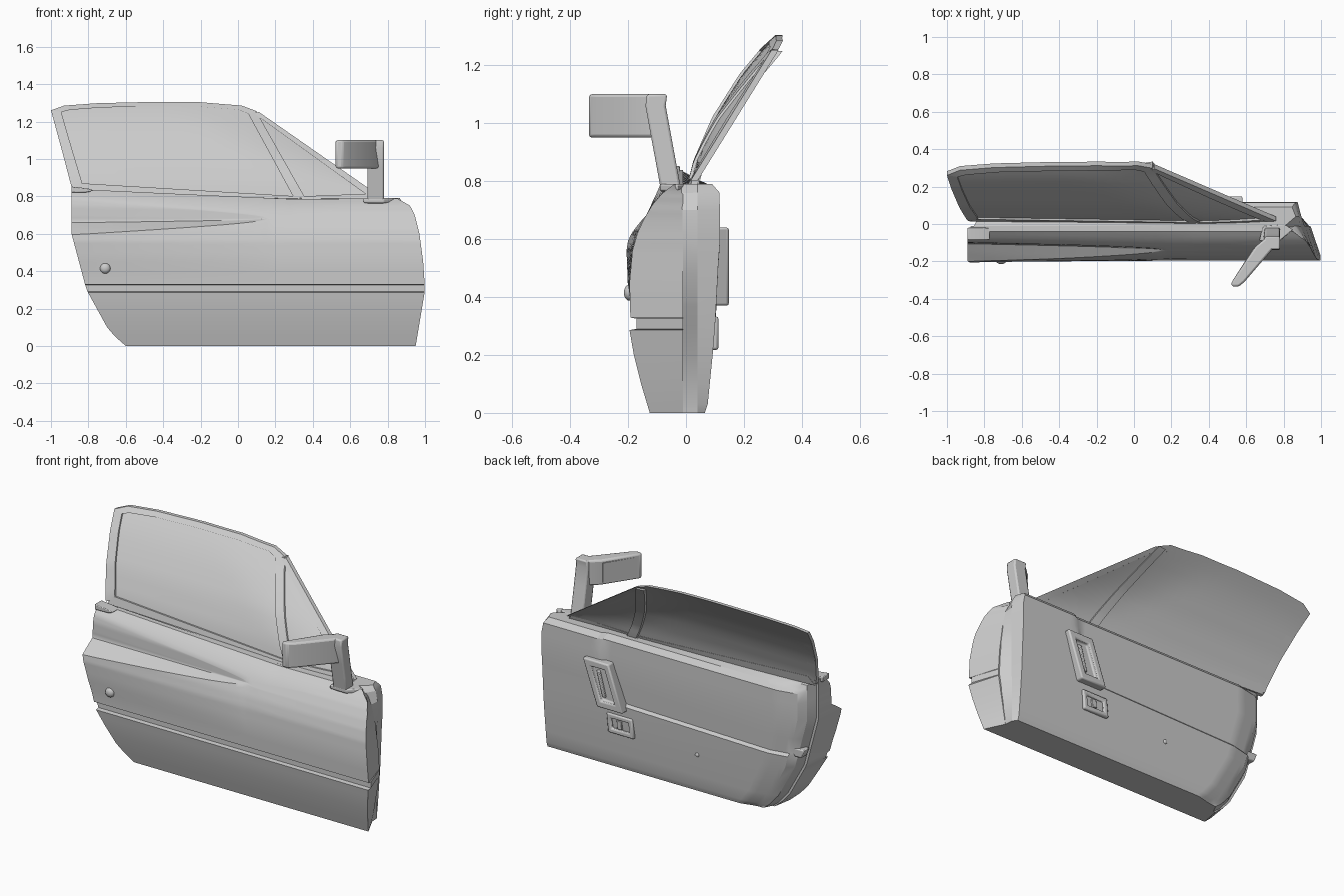
import bpy, bmesh, math
from mathutils import Vector

cube = bpy.data.objects.get("Cube")
if cube:
    bpy.data.objects.remove(cube, do_unlink=True)

GREY = (0.6, 0.6, 0.6, 1)
mat = bpy.data.materials.new("plain_grey")
mat.use_nodes = True
mat.diffuse_color = GREY
mat.node_tree.nodes["Principled BSDF"].inputs["Base Color"].default_value = GREY


def finish(name, bm, angle=30, bevel=0):
    bmesh.ops.recalc_face_normals(bm, faces=bm.faces)
    me = bpy.data.meshes.new(name)
    bm.to_mesh(me)
    bm.free()
    me.materials.append(mat)
    ob = bpy.data.objects.new(name, me)
    bpy.context.collection.objects.link(ob)
    if bevel:
        mod = ob.modifiers.new("bevel", "BEVEL")
        mod.width, mod.segments = bevel, 2
    bpy.ops.object.select_all(action="DESELECT")
    ob.select_set(True)
    bpy.context.view_layer.objects.active = ob
    bpy.ops.object.shade_smooth_by_angle(angle=math.radians(angle))


def table(pts, t):
    """Piecewise linear value at t."""
    if t <= pts[0][0]:
        return pts[0][1]
    for (a, p), (b, q) in zip(pts, pts[1:]):
        if t <= b:
            return p + (q - p) * (t - a) / (b - a)
    return pts[-1][1]


def along(pts, u):
    """Point on a polyline, u from 0 to 1."""
    k = min(int(u * (len(pts) - 1)), len(pts) - 2)
    return Vector(pts[k]).lerp(Vector(pts[k + 1]), u * (len(pts) - 1) - k)


def slab(name, us, vs, front, back, angle=30, bevel=0):
    """Closed solid between two grids of points."""
    bm = bmesh.new()
    A, B = [[[bm.verts.new(fn(u, v)) for u in us] for v in vs] for fn in (front, back)]
    n, m = len(us) - 1, len(vs) - 1
    for g in (A, B):
        for i in range(m):
            for j in range(n):
                bm.faces.new((g[i][j], g[i][j + 1], g[i + 1][j + 1], g[i + 1][j]))
    for j in (0, n):
        for i in range(m):
            bm.faces.new((A[i][j], A[i + 1][j], B[i + 1][j], B[i][j]))
    for i in (0, m):
        for j in range(n):
            bm.faces.new((A[i][j], A[i][j + 1], B[i][j + 1], B[i][j]))
    finish(name, bm, angle, bevel)


def steps(n):
    return [i / n for i in range(n + 1)]


# Door outline and side profile
REAR = [(0, -.6), (.03, -.64), (.1, -.7), (.3, -.81), (.6, -.89), (.8, -.89)]
FRONT = [(0, .95), (.3, 1), (.45, .99), (.6, .97), (.7, .945), (.75, .92), (.79, .85)]
OUTER = [(0, -.125), (.1, -.155), (.2, -.18), (.286, -.195), (.29, -.17), (.325, -.17),
         (.329, -.192), (.45, -.195), (.56, -.185), (.62, -.168), (.67, -.145), (.72, -.115),
         (.76, -.08), (.79, -.04)]
BELT = [(-.9, .05), (-.3, .022), (.3, -.005), (.9, 0)]


def lift(x, z):
    return z + table(BELT, x) * max(0, (z - .6) / .19)


def row_height(u, v):
    """Upper rows follow the edges of the scoop; also return its strength."""
    s = (.16 - (-.89 + 1.85 * u)) / 1.05
    k = abs(s) ** .6
    z = table([(.5, .5), (.6, .68 - .085 * k), (.75, .685 + .065 * k), (.79, .79)], v) if v > .5 else v
    return z, max(0, s) ** .6


def skin(u, v):
    z, s = row_height(u, v)
    x = table(REAR, z) * (1 - u) + table(FRONT, z) * u
    t = (v - .6) / .15
    y = table(OUTER, z) + .07 * s * max(0, min(t / .35, (1 - t) / .65))
    y -= .025 * s * max(0, 1 - abs(t) if t > 0 else 1 + (v - .6) / .2)
    return x, y, lift(x, z)


def skin_back(u, v):
    z = row_height(u, v)[0]
    x = (table(REAR, z) + .02) * (1 - u) + (table(FRONT, z) - .055) * u
    return x, -.01, lift(x, z)


rows = [0, .05, .1, .15, .2, .25, .286, .29, .325, .329, .4, .45, .5]
rows += [.52 + .01 * i for i in range(28)]
slab("door_outer_skin", steps(90), rows, skin, skin_back, 35)

# Inner door: core flange and trim panel with a recessed upper half
INNER = [(0, .065), (.03, .075), (.2, .092), (.37, .106), (.6, .118), (.76, .116), (.79, .09)]
INNER_FRONT = [(0, .87), (.74, .875), (.79, .845)]


def core(u, z):
    x = (table(REAR, z) + .03) * (1 - u) + (table(FRONT, z) - .055) * u
    return x, -.02, lift(x, z)


def inner_edge(u, z):
    x = (table(REAR, z) + .06) * (1 - u) + (table(INNER_FRONT, z) + .02) * u
    return x, .04, z + .4 * (lift(x, z) - z)


def panel(u, z):
    x = (table(REAR, z) + .1) * (1 - u) + table(INNER_FRONT, z) * u
    y = table(INNER, z) - .025 * max(0, 1 - 14 * u)
    if z > .38 and x < .48:
        y -= .016
    return x, y, z + (.035 * u if .3 < z < .5 else 0)


inner_rows = [0, .015, .03, .1, .2, .3, .37, .385, .48, .6, .7, .76, .775, .79]
slab("door_core", steps(28), inner_rows, core, inner_edge, 25)
slab("inner_panel", steps(56), inner_rows, panel, inner_edge, 25)

# Curved glass and frame strips, turning inward towards the windscreen pillar
LEAN = [(.75, .0), (.8, .018), (.87, .035), (1.02, .1), (1.17, .195), (1.26, .27), (1.31, .325)]


def glass_y(x, z):
    gap = .75 - (z - .8) * 1.45 - x
    w = min(1, max(0, 1 - gap / .45)) ** 2
    return table(LEAN, z) * (1 - w) + (.025 + max(0, z - .8) * .62) * w


def sheet(name, low, high, off, thick, nv=1, nu=24):
    def side(extra):
        def point(u, v):
            p = along(low, u).lerp(along(high, u), v)
            return p.x, glass_y(p.x, p.y) + extra, p.y
        return point
    slab(name, steps(nu), steps(nv), side(off), side(off + thick), 35)


top = [(-1, 1.26), (-.93, 1.285), (-.75, 1.298), (-.45, 1.305), (-.2, 1.303), (.02, 1.285), (.1, 1.255)]
top_in = [(-.945, 1.25), (-.9, 1.262), (-.73, 1.275), (-.45, 1.281), (-.2, 1.279), (.0, 1.264), (.06, 1.24)]
sheet("side_glass", [(-.875, .83), (-.27, .815), (.34, .78)], top, 0, .012, 10)
sheet("quarter_glass", [(.33, .78), (.75, .79)], [(.07, 1.25), (.11, 1.24)], 0, .012, 10)
sheet("frame_top", top_in, top, -.01, .022)
sheet("frame_rear", [(-1, 1.26), (-.94, 1.04), (-.885, .83)], [(-.945, 1.25), (-.89, 1.06), (-.83, .86)], -.01, .022)
sheet("frame_belt", [(-.88, .82), (.34, .775)], [(-.84, .87), (.32, .8)], -.01, .024)
sheet("frame_divider", [(.05, 1.25), (.30, .79)], [(.1, 1.25), (.36, .79)], -.01, .04)
sheet("frame_front", [(.09, 1.24), (.7, .8)], [(.11, 1.252), (.76, .8)], -.01, .024)
sheet("frame_quarter_belt", [(.34, .775), (.76, .78)], [(.34, .8), (.72, .815)], -.01, .024)


def prism(name, pts, lo, hi, place, bevel=0.006):
    """Extrude an outline; place(a, b, depth) gives the 3D point."""
    bm = bmesh.new()
    rings = [[bm.verts.new(place(a, b, d)) for a, b in pts] for d in (lo, hi)]
    bm.faces.new(rings[0])
    bm.faces.new(rings[1])
    for i in range(len(pts)):
        j = (i + 1) % len(pts)
        bm.faces.new((rings[0][i], rings[0][j], rings[1][j], rings[1][i]))
    finish(name, bm, 35, bevel)


def flat(a, b, d):
    return a, b, d


def upright(a, b, d):
    return a, d, b


# Door mirror: head, glass plate and bent stalk
head = [(.52, -.315), (.525, -.335), (.56, -.335), (.59, -.31), (.77, -.1), (.78, -.07), (.71, -.07), (.65, -.12)]
prism("mirror_head", head, .95, 1.1, flat, .012)
face_a, face_b = Vector((.53, -.308)), Vector((.643, -.13))
normal = Vector((-.84, .54)) * .006


def mirror_plate(a, b, d):
    p = face_a.lerp(face_b, a) + normal * d
    return p.x, p.y, b


prism("mirror_glass", [(.04, .967), (1, .967), (1, 1.083), (.04, 1.083)], -.5, .8, mirror_plate, 0)
STALK = [(.76, -.05), (.95, -.085), (1.06, -.105), (1.1, -.1)]
slab("mirror_stalk", [0, 1], [.76, .86, .95, 1.06, 1.1],
     lambda u, z: (.69 + .09 * u, table(STALK, z) - .035, z),
     lambda u, z: (.70 + .08 * u, table(STALK, z) + .035, z), 35, .008)
prism("mirror_base", [(.67, -.09), (.78, -.09), (.85, -.03), (.8, .0), (.69, -.01)], .765, .79, flat)

# Rear latch trim, lock and knob
prism("latch_trim", [(-.89, .82), (-.8, .822), (-.77, .832), (-.8, .842), (-.89, .852)], -.085, -.02, upright, .004)
for name, loc, r in (("key_lock", (-.71, -.195, .415), .028), ("lock_knob", (-.14, .093, .23), .013)):
    bm = bmesh.new()
    bmesh.ops.create_uvsphere(bm, u_segments=20, v_segments=12, radius=r)
    bmesh.ops.scale(bm, vec=(1, .7, 1), verts=bm.verts)
    bmesh.ops.translate(bm, vec=loc, verts=bm.verts)
    finish(name, bm, 40)
prism("rear_latch", [(-.8, .37), (-.73, .37), (-.73, .42), (-.82, .42)], .0, .055, upright)


# Inner pull and release handle, each a rim around an opening
def rim(name, cx, cz, w, h, slant, y0, y1, border):
    corners = [(-1, -1), (1, -1), (1, 1), (-1, 1)]

    def ring(inset):
        hw, hh = w / 2 - inset, h / 2 - inset
        return [(cx + sx * hw + slant * sz * hh, cz + sz * hh) for sx, sz in corners]
    bm = bmesh.new()
    loops = [[bm.verts.new((x, y, z)) for x, z in ring(i)]
             for i, y in ((0, y0), (0, y1), (border, y1), (border, y1 - .025))]
    for a, b in zip(loops, loops[1:]):
        for i in range(4):
            j = (i + 1) % 4
            bm.faces.new((a[i], a[j], b[j], b[i]))
    bm.faces.new(loops[0])
    bm.faces.new(loops[-1])
    finish(name, bm, 35, .008)


rim("pull_handle", .45, .505, .17, .27, .35, .08, .148, .04)
prism("pull_grip", [(.44, .43), (.46, .43), (.5, .58), (.48, .58)], .1, .135, upright, .004)
rim("release_surround", .36, .275, .17, .115, .1, .08, .112, .028)
prism("release_lever", [(.35, .25), (.38, .25), (.385, .3), (.355, .3)], .085, .108, upright, .003)
